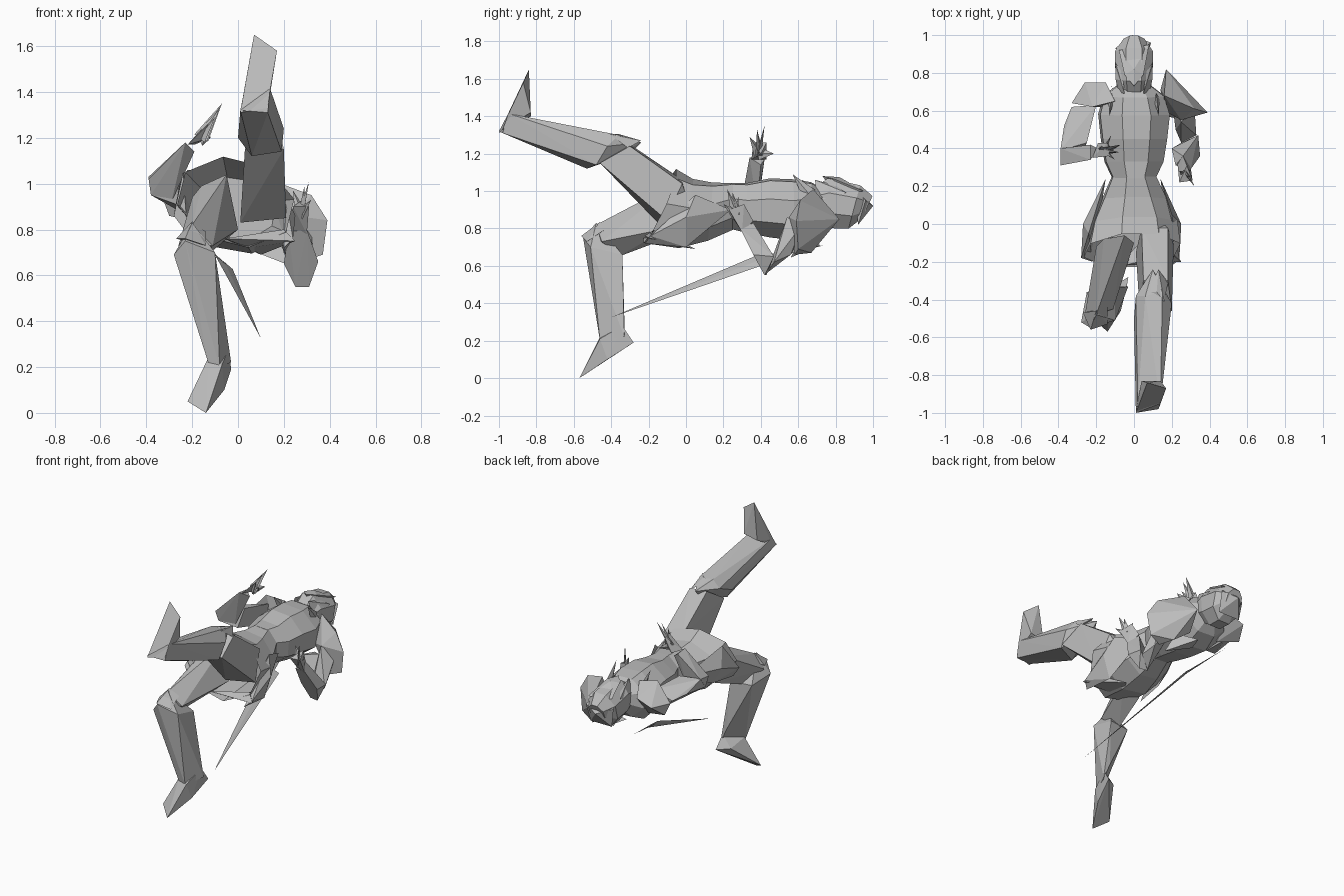
import bpy, bmesh, math
from mathutils import Vector, Matrix

cube = bpy.data.objects.get("Cube")
if cube:
    bpy.data.objects.remove(cube, do_unlink=True)

grey = bpy.data.materials.new("plain grey")
grey.use_nodes = True
colour = (0.5, 0.5, 0.5, 1)
grey.diffuse_color = colour
grey.node_tree.nodes["Principled BSDF"].inputs["Base Color"].default_value = colour


def finish(name, bm):
    bmesh.ops.recalc_face_normals(bm, faces=bm.faces)
    me = bpy.data.meshes.new(name)
    bm.to_mesh(me)
    bm.free()
    me.materials.append(grey)
    ob = bpy.data.objects.new(name, me)
    bpy.context.collection.objects.link(ob)
    return ob


def hull(name, pts):
    """Faceted solid around a few corner points."""
    bm = bmesh.new()
    for p in pts:
        bm.verts.new(p)
    bmesh.ops.convex_hull(bm, input=bm.verts)
    loose = [v for v in bm.verts if not v.link_faces]
    bmesh.ops.delete(bm, geom=loose, context='VERTS')
    return finish(name, bm)


def loft(name, rings, sides=8):
    """Skin over rings of (centre, half width, half depth, depth angle, roll)."""
    bm = bmesh.new()
    loops = []
    for c, w, d, ang, roll in rings:
        a = math.radians(ang)
        rot = Matrix.Rotation(math.radians(roll), 3, 'Y')
        ax, ad = rot @ Vector((1, 0, 0)), rot @ Vector((0, math.cos(a), math.sin(a)))
        loop = []
        for i in range(sides):
            t = 2 * math.pi * (i + 0.5) / sides
            loop.append(bm.verts.new(Vector(c) + ax * w * math.cos(t) + ad * d * math.sin(t)))
        loops.append(loop)
    for a, b in zip(loops, loops[1:]):
        for i in range(sides):
            j = (i + 1) % sides
            bm.faces.new((a[i], a[j], b[j], b[i]))
    bm.faces.new(loops[0])
    bm.faces.new(loops[-1])
    return finish(name, bm)


def spike(name, base, tip, r, flat=0.4, wide=(0, 0.3, 1)):
    """Thin four-sided blade or finger, broad along the wide direction."""
    b, t = Vector(base), Vector(tip)
    d = (t - b).normalized()
    u = d.cross(Vector(wide)).normalized()
    v = d.cross(u)
    return hull(name, [t, b + u * r * flat, b - u * r * flat, b + v * r, b - v * r])


# Hollow skirt, chest and neck
loft("skirt", [((0.0, 0.08, 0.89), 0.17, 0.14, 85, 8),
               ((-0.01, -0.14, 0.92), 0.265, 0.215, 64, 14),
               ((0.0, 0.0, 0.88), 0.24, 0.19, 78, 10),
               ((0.0, 0.13, 0.89), 0.18, 0.16, 85, 8),
               ((0.0, 0.26, 0.92), 0.12, 0.13, 90, 4)])
loft("chest", [((0.0, 0.24, 0.92), 0.12, 0.13, 90, 4),
               ((0.0, 0.33, 0.91), 0.165, 0.14, 90, 5),
               ((0.0, 0.45, 0.91), 0.185, 0.165, 90, 5),
               ((0.0, 0.58, 0.90), 0.20, 0.17, 92, 5),
               ((0.0, 0.68, 0.92), 0.17, 0.135, 95, 3),
               ((0.0, 0.75, 0.94), 0.07, 0.07, 95, 0)])

# Helmet with a raised visor
loft("helmet", [((0.0, 0.70, 0.94), 0.09, 0.09, 95, 0),
                ((0.0, 0.77, 0.935), 0.105, 0.145, 95, 0),
                ((0.0, 0.90, 0.915), 0.11, 0.13, 75, 0),
                ((0.0, 0.97, 0.915), 0.06, 0.07, 65, 0)])
hull("helmet_crown", [(-0.01, 1.0, 0.92), (-0.1, 0.93, 0.95), (0.09, 0.96, 0.95),
                      (-0.08, 0.92, 0.82), (0.08, 0.92, 0.82), (0, 0.9, 1.03)])
hull("visor", [(-0.08, 0.92, 1.01), (0.08, 0.95, 1.0), (0, 0.73, 1.08),
               (-0.05, 0.79, 1.065), (0.05, 0.79, 1.065), (0, 0.82, 1.075), (0, 0.8, 0.98)])
for side in (-1, 1):
    hull("cheek_guard", [(side * 0.1, 0.86, 0.99), (side * 0.05, 0.69, 1.06),
                         (side * 0.09, 0.7, 0.95), (side * 0.06, 0.8, 1.03)])
    spike("collar_spike", (side * 0.12, 0.66, 0.98), (side * 0.13, 0.57, 1.09), 0.04)

# Hip plates and rear flap
hull("left_hip_plate", [(0.25, 0.0, 0.86), (0.24, -0.19, 0.76), (0.2, -0.22, 0.72),
                        (0.14, 0.24, 0.9), (0.2, 0.0, 0.7), (0.2, 0.05, 0.98)])
hull("right_hip_plate", [(-0.27, 0.0, 0.92), (-0.28, -0.18, 0.86), (-0.22, -0.2, 0.78),
                         (-0.15, 0.24, 0.92), (-0.2, 0.0, 0.8), (-0.24, -0.05, 1.05)])
hull("rear_flap", [(-0.06, -0.22, 0.76), (0.25, -0.2, 0.75), (0.2, -0.16, 0.8),
                   (0.05, -0.15, 0.72), (0.1, 0.05, 0.69)])

# Raised left leg
hull("left_thigh", [(0.03, -0.46, 1.15), (0.2, -0.46, 1.15), (0.05, -0.3, 1.25),
                    (0.18, -0.3, 1.24), (0.01, -0.15, 0.83), (0.21, -0.11, 0.85),
                    (0.04, -0.02, 1.06), (0.18, -0.02, 1.04), (0.1, 0.04, 0.86)])
hull("left_shin", [(0.01, -1.0, 1.32), (0.13, -0.98, 1.31), (0.02, -0.95, 1.37),
                   (0.14, -0.95, 1.415), (0.0, -0.5, 1.2), (0.06, -0.53, 1.12),
                   (0.19, -0.48, 1.14), (0.2, -0.42, 1.24), (0.01, -0.38, 1.25),
                   (0.1, -0.24, 1.26), (0.06, -0.38, 1.30), (0.15, -0.36, 1.30),
                   (0.1, -0.3, 1.2)])
hull("left_foot", [(0.01, -1.0, 1.31), (0.13, -0.98, 1.33), (0.02, -0.94, 1.37),
                   (0.14, -0.95, 1.41), (0.07, -0.84, 1.65), (0.17, -0.87, 1.58),
                   (0.04, -0.83, 1.40), (0.14, -0.83, 1.42)])
hull("left_knee_plate", [(0.13, -0.24, 1.27), (0.07, -0.36, 1.29), (0.16, -0.41, 1.305),
                         (0.12, -0.36, 1.305), (0.18, -0.31, 1.23)])

# Standing right leg
hull("right_thigh", [(-0.26, -0.48, 0.73), (-0.2, -0.48, 0.82), (-0.11, -0.45, 0.73),
                     (-0.18, -0.36, 0.65), (-0.2, -0.12, 0.94), (-0.16, -0.08, 0.99),
                     (-0.05, -0.06, 1.04), (0.0, -0.1, 0.8), (-0.14, -0.12, 0.74)])
hull("right_shin", [(-0.28, -0.52, 0.69), (-0.23, -0.55, 0.75), (-0.2, -0.48, 0.83),
                    (-0.1, -0.51, 0.70), (-0.1, -0.34, 0.66), (-0.25, -0.36, 0.66),
                    (-0.13, -0.46, 0.22), (-0.08, -0.46, 0.2), (-0.03, -0.33, 0.22),
                    (-0.08, -0.33, 0.33)])
hull("right_foot", [(-0.13, -0.45, 0.24), (-0.07, -0.46, 0.21), (-0.03, -0.28, 0.19),
                    (-0.04, -0.34, 0.28), (-0.22, -0.5, 0.05), (-0.14, -0.57, 0.0),
                    (-0.06, -0.42, 0.1), (-0.11, -0.33, 0.2)])
hull("right_knee_plate", [(-0.23, -0.56, 0.76), (-0.14, -0.53, 0.73), (-0.2, -0.46, 0.835),
                          (-0.27, -0.47, 0.76), (-0.14, -0.44, 0.79)])

# Left arm, hanging and bent back at the elbow
hull("left_shoulder_plate", [(0.17, 0.82, 0.85), (0.16, 0.68, 1.01), (0.39, 0.59, 0.84),
                             (0.37, 0.6, 0.69), (0.25, 0.55, 0.86), (0.28, 0.58, 0.66),
                             (0.24, 0.67, 0.67), (0.14, 0.71, 0.74), (0.32, 0.61, 0.95),
                             (0.16, 0.6, 0.84)])
hull("left_upper_arm", [(0.2, 0.66, 0.82), (0.32, 0.62, 0.82), (0.25, 0.54, 0.86),
                        (0.33, 0.47, 0.62), (0.25, 0.43, 0.56), (0.22, 0.5, 0.66),
                        (0.3, 0.56, 0.66)])
hull("left_forearm", [(0.25, 0.43, 0.55), (0.31, 0.42, 0.55), (0.34, 0.47, 0.65),
                      (0.2, 0.4, 0.65), (0.35, 0.36, 0.66), (0.22, 0.31, 0.79),
                      (0.3, 0.29, 0.8), (0.26, 0.36, 0.83)])
hull("left_hand", [(0.23, 0.32, 0.79), (0.3, 0.3, 0.78), (0.26, 0.36, 0.84),
                   (0.24, 0.22, 0.9), (0.31, 0.23, 0.9), (0.28, 0.31, 0.93)])
for tip in ((0.31, 0.22, 1.01), (0.29, 0.25, 0.99), (0.24, 0.28, 0.97), (0.32, 0.2, 0.93)):
    spike("left_finger", (0.275, 0.27, 0.87), tip, 0.03)
hull("shoulder_blade_plate", [(0.03, 0.6, 0.72), (0.22, 0.56, 0.645), (0.18, 0.62, 0.76),
                              (0.08, 0.72, 0.71)])

# Right arm, bent upward
hull("right_shoulder_plate", [(-0.33, 0.64, 0.94), (-0.26, 0.75, 0.93), (-0.15, 0.75, 0.97),
                              (-0.1, 0.65, 1.04), (-0.22, 0.62, 1.06), (-0.3, 0.66, 0.86),
                              (-0.15, 0.62, 0.82)])
hull("right_upper_arm", [(-0.33, 0.62, 0.95), (-0.2, 0.63, 1.0), (-0.22, 0.62, 0.86),
                         (-0.39, 0.39, 1.03), (-0.38, 0.33, 0.95), (-0.27, 0.38, 0.91),
                         (-0.25, 0.43, 1.03), (-0.37, 0.52, 0.97)])
hull("right_forearm", [(-0.39, 0.31, 1.02), (-0.39, 0.4, 1.03), (-0.38, 0.33, 0.95),
                       (-0.29, 0.38, 0.92), (-0.23, 0.34, 1.18), (-0.23, 0.42, 1.17),
                       (-0.19, 0.4, 1.14)])
hull("right_hand", [(-0.22, 0.35, 1.17), (-0.19, 0.43, 1.17), (-0.12, 0.4, 1.2),
                    (-0.13, 0.36, 1.26), (-0.14, 0.43, 1.26)])
for tip in ((-0.07, 0.42, 1.35), (-0.08, 0.38, 1.33), (-0.1, 0.34, 1.29), (-0.12, 0.47, 1.2)):
    spike("right_finger", (-0.16, 0.39, 1.2), tip, 0.035)

# Sword held under the back
spike("sword_blade", (-0.06, 0.46, 0.655), (0.1, -0.4, 0.325), 0.05, 0.06, (1, 0.5, -0.75))
spike("sword_grip", (-0.06, 0.44, 0.65), (-0.12, 0.74, 0.71), 0.02, 0.3, (1, 0.5, -0.75))
